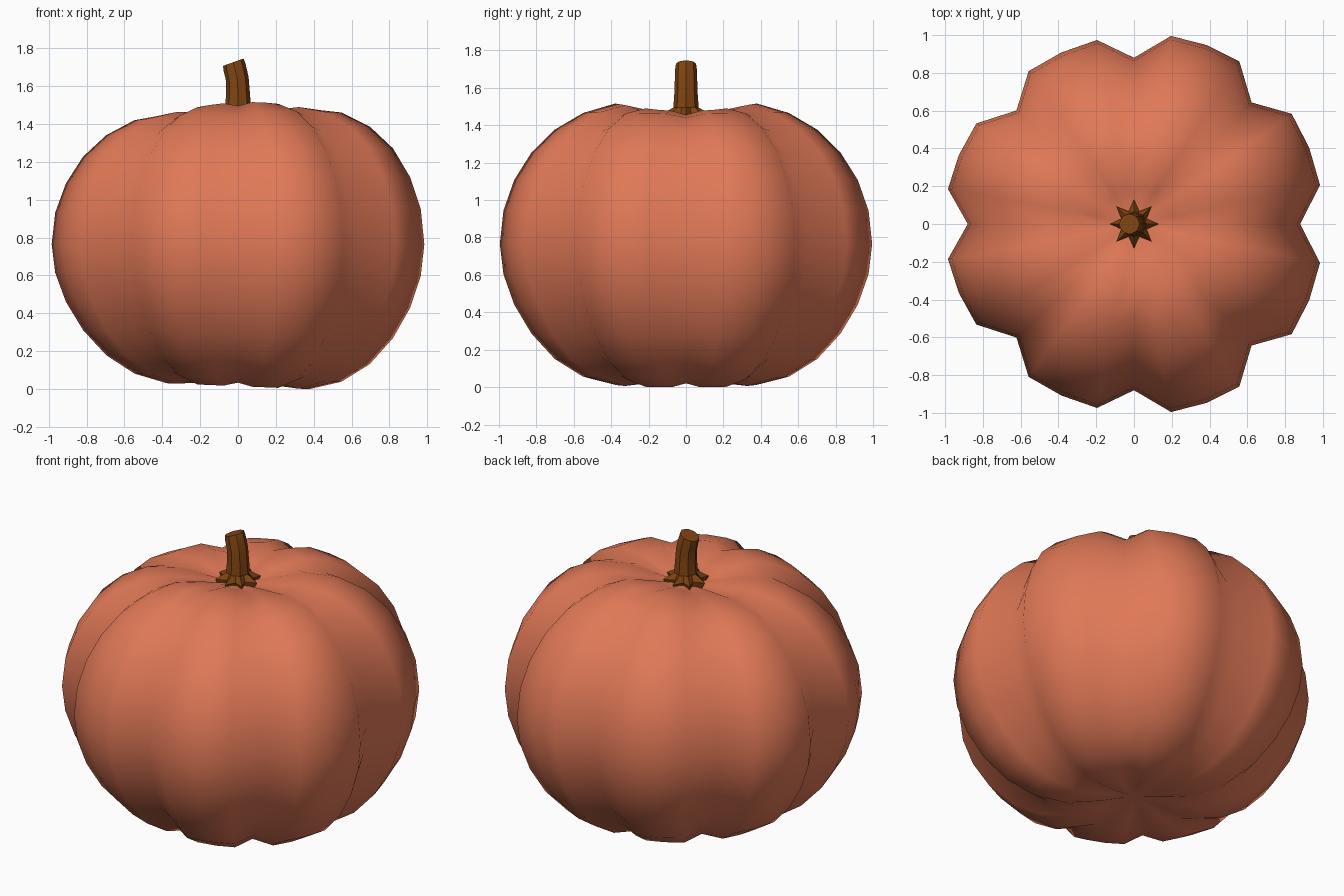
import bpy, bmesh
from math import sin, cos, pi

if "Cube" in bpy.data.objects:
    bpy.data.objects.remove(bpy.data.objects["Cube"])

ZC = 0.765      # equator height
TAPER = 0.055   # +x side is slightly larger


def material(name, color):
    m = bpy.data.materials.new(name)
    m.diffuse_color = color
    m.use_nodes = True
    m.node_tree.nodes["Principled BSDF"].inputs["Base Color"].default_value = m.diffuse_color
    return m


def loft(name, rings, mat, angle, caps=None):
    """Skin closed rings; caps = (bottom, top) pole points."""
    bm = bmesh.new()
    vr = [[bm.verts.new(p) for p in r] for r in rings]
    n = len(vr[0])
    for a, b in zip(vr, vr[1:]):
        for i in range(n):
            j = (i + 1) % n
            bm.faces.new((a[i], a[j], b[j], b[i]))
    if caps:
        lo, hi = (bm.verts.new(p) for p in caps)
        for i in range(n):
            j = (i + 1) % n
            bm.faces.new((lo, vr[0][j], vr[0][i]))
            bm.faces.new((hi, vr[-1][i], vr[-1][j]))
    else:
        bm.faces.new(vr[0][::-1])
        bm.faces.new(vr[-1])
    me = bpy.data.meshes.new(name)
    bm.to_mesh(me)
    bm.free()
    ob = bpy.data.objects.new(name, me)
    bpy.context.collection.objects.link(ob)
    me.materials.append(mat)
    bpy.ops.object.select_all(action='DESELECT')
    ob.select_set(True)
    bpy.context.view_layer.objects.active = ob
    bpy.ops.object.shade_smooth_by_angle(angle=angle)
    return ob


# Pumpkin body: 16-ring sphere, 32 segments, every fourth segment a groove
upper = [0, .177, .338, .485, .607, .697, .75, .715]
saddle = [0, 0, 0, 0, .008, .022, .054, .036]   # top sinks along x
lower = [0, .16, .32, .475, .61, .705, .75, .735]
rings = []
for k in range(-7, 8):
    ring = []
    for i in range(32):
        t = i * pi / 16
        groove = i % 4 == 0
        r = cos(k * pi / 16) * (0.88 if groove else 1.004)
        h = upper[k] - saddle[k] * cos(t) ** 2 if k >= 0 else -lower[-k]
        if groove:
            h *= 0.975
        x, y = r * cos(t), r * sin(t)
        s = 1 + TAPER * x
        ring.append((x, y * s, ZC + h * s))
    rings.append(ring)
loft("pumpkin_body", rings, material("orange_skin", (0.75, 0.19, 0.095, 1)), pi,
     ((0, 0, ZC - 0.70), (0, 0, ZC + 0.655)))

# Stem: star-shaped foot, ribbed shaft leaning to -x, tilted cut top
# (x centre, z, tip radius, valley radius, slope in x)
sections = [(0, 1.40, .10, .05, 0), (0, 1.458, .13, .072, 0),
            (0, 1.495, .068, .060, 0), (0, 1.56, .063, .057, .05),
            (-.004, 1.64, .060, .055, .15), (-.018, 1.70, .058, .054, .32),
            (-.025, 1.727, .054, .052, .36)]
stem = []
for cx, z, ra, rb, slope in sections:
    ring = []
    for i in range(16):
        r = rb if i % 2 else ra
        dx, dy = r * cos(i * pi / 8), r * sin(i * pi / 8)
        ring.append((cx + dx, dy, z + slope * dx))
    stem.append(ring)
loft("stem", stem, material("brown_stem", (0.22, 0.06, 0.006, 1)), pi / 5)
